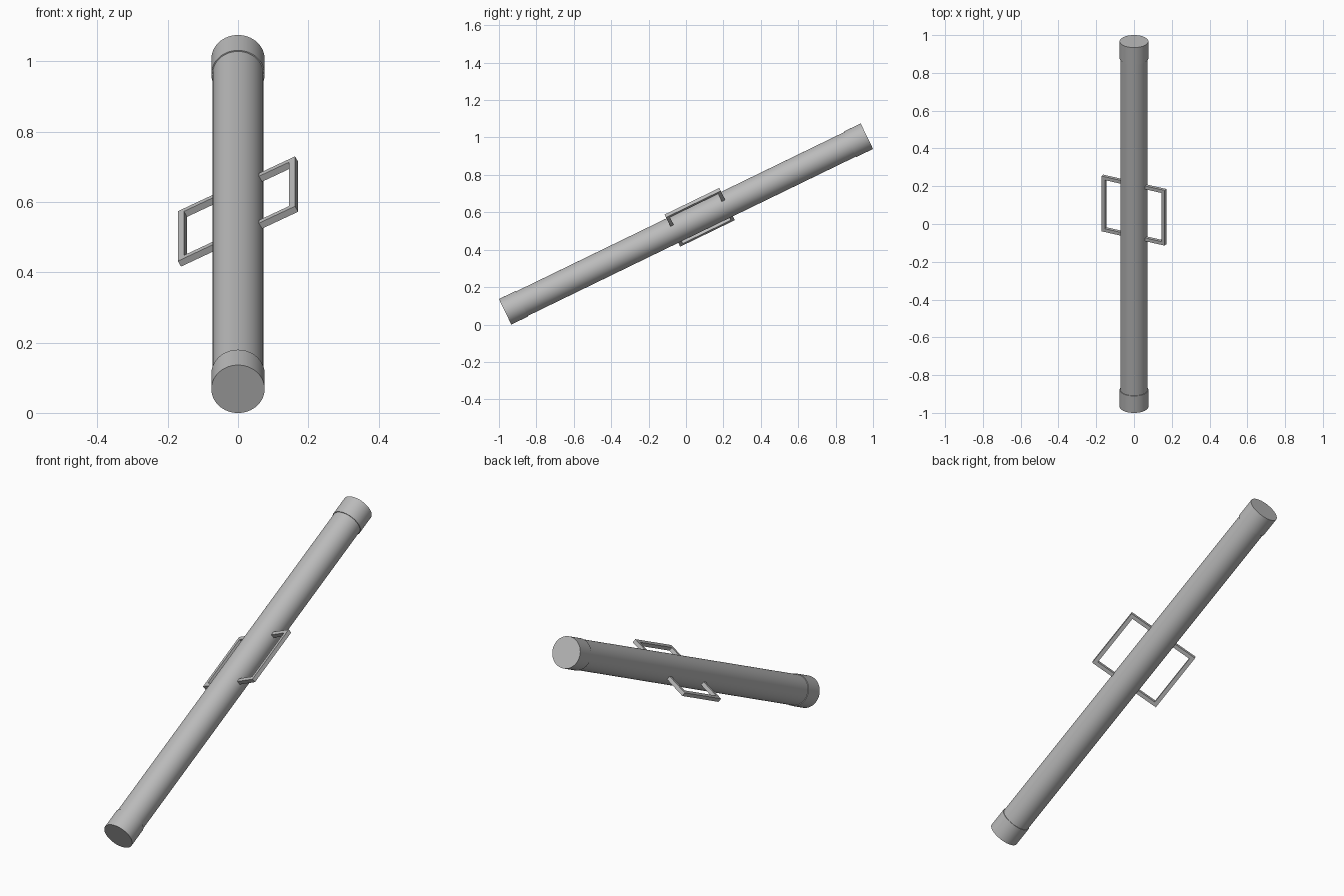
import bpy, bmesh, math
from mathutils import Matrix

if "Cube" in bpy.data.objects:
    bpy.data.objects.remove(bpy.data.objects["Cube"])

TILT = math.radians(25.9)    # slope of the tube
ROLL = math.radians(27.5)    # roll of the handles about the tube
LENGTH, TUBE_R, CAP_R, CAP_LEN = 2.15, 0.0725, 0.0758, 0.1
BAR = 0.0195

# tube runs along local y, then is tilted up towards the back
PLACE = Matrix.Translation((0, 0, 0.5375)) @ Matrix.Rotation(TILT, 4, 'X')

grey = bpy.data.materials.new("grey_metal")
grey.use_nodes = True
COLOR = (0.5, 0.5, 0.5, 1)
grey.diffuse_color = COLOR
grey.node_tree.nodes["Principled BSDF"].inputs["Base Color"].default_value = COLOR


def finish(bm, name, matrix):
    bmesh.ops.recalc_face_normals(bm, faces=bm.faces)
    mesh = bpy.data.meshes.new(name)
    bm.to_mesh(mesh)
    bm.free()
    mesh.materials.append(grey)
    obj = bpy.data.objects.new(name, mesh)
    bpy.context.collection.objects.link(obj)
    obj.matrix_world = matrix
    bpy.ops.object.select_all(action='DESELECT')
    obj.select_set(True)
    bpy.context.view_layer.objects.active = obj
    bpy.ops.object.shade_smooth_by_angle(angle=math.radians(30))


def cylinder(name, radius, length, y):
    bm = bmesh.new()
    bmesh.ops.create_cone(bm, cap_ends=True, segments=64, radius1=radius, radius2=radius,
                          depth=length, matrix=Matrix.Rotation(math.pi / 2, 4, 'X'))
    finish(bm, name, PLACE @ Matrix.Translation((0, y, 0)))


def handle(name, side):
    # U-shaped outline, thickened into a square bar
    inner, outer, half = 0.05, 0.188, 0.1625
    outline = [(inner, -half), (outer, -half), (outer, half), (inner, half),
               (inner, half - BAR), (outer - BAR, half - BAR),
               (outer - BAR, BAR - half), (inner, BAR - half)]
    bm = bmesh.new()
    face = bm.faces.new([bm.verts.new((side * x, y, -BAR / 2)) for x, y in outline])
    new = bmesh.ops.extrude_face_region(bm, geom=[face])["geom"]
    top = [v for v in new if isinstance(v, bmesh.types.BMVert)]
    bmesh.ops.translate(bm, verts=top, vec=(0, 0, BAR))
    finish(bm, name, PLACE @ Matrix.Translation((0, 0.0816, 0)) @ Matrix.Rotation(-ROLL, 4, 'Y'))


# main tube between the two end collars
cylinder("tube", TUBE_R, LENGTH - CAP_LEN, 0)
for name, side in (("front_end_cap", -1), ("back_end_cap", 1)):
    cylinder(name, CAP_R, CAP_LEN, side * (LENGTH - CAP_LEN) / 2)

# carrying handles on both sides
handle("left_handle", 1)
handle("right_handle", -1)
